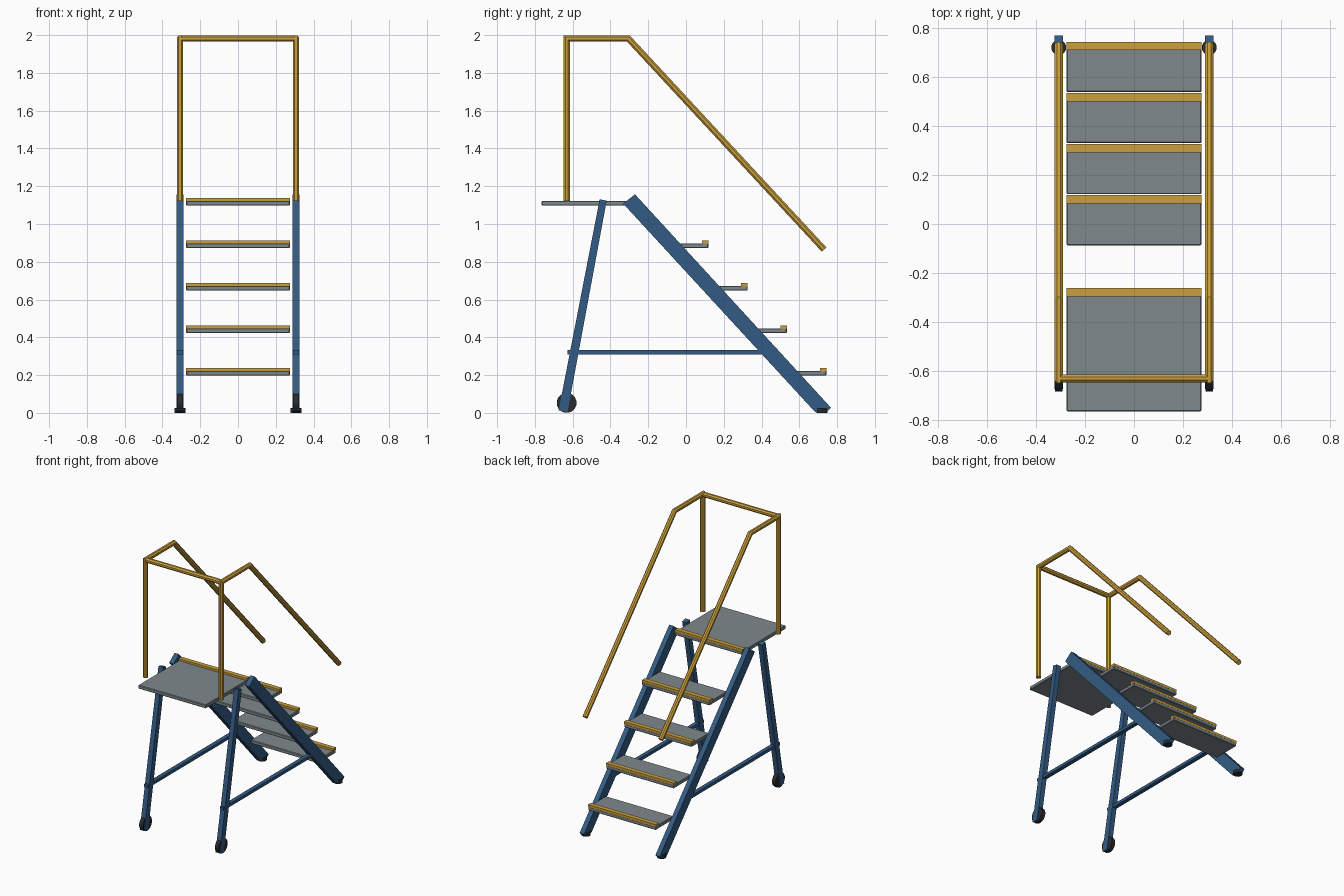
import bpy, bmesh, math
from mathutils import Vector

default = bpy.data.objects.get("Cube")
if default:
    bpy.data.objects.remove(default)


def material(name, rgb):
    m = bpy.data.materials.new(name)
    m.use_nodes = True
    m.diffuse_color = (*rgb, 1)
    m.node_tree.nodes["Principled BSDF"].inputs["Base Color"].default_value = (*rgb, 1)
    return m


BLUE = material("blue paint", (0.034, 0.105, 0.23))
YELLOW = material("safety yellow", (0.60, 0.35, 0.045))
GREY = material("grey tread", (0.21, 0.25, 0.265))
BLACK = material("black rubber", (0.022, 0.024, 0.028))


def finish(name, bm, mat, smooth=False, bevel=0):
    bmesh.ops.recalc_face_normals(bm, faces=bm.faces)
    mesh = bpy.data.meshes.new(name)
    bm.to_mesh(mesh)
    bm.free()
    mesh.materials.append(mat)
    ob = bpy.data.objects.new(name, mesh)
    bpy.context.collection.objects.link(ob)
    if bevel:
        mod = ob.modifiers.new("soft edges", "BEVEL")
        mod.width = bevel
        mod.segments = 1
    if smooth:
        bpy.ops.object.select_all(action="DESELECT")
        ob.select_set(True)
        bpy.context.view_layer.objects.active = ob
        bpy.ops.object.shade_smooth_by_angle(angle=math.radians(30))
    return ob


def plate(name, profile, x, width, mat, bevel=0):
    """Extrude a (y, z) outline along x, centred on x."""
    bm = bmesh.new()
    face = bm.faces.new([bm.verts.new((x - width / 2, y, z)) for y, z in profile])
    out = bmesh.ops.extrude_face_region(bm, geom=[face])
    moved = [v for v in out["geom"] if isinstance(v, bmesh.types.BMVert)]
    bmesh.ops.translate(bm, verts=moved, vec=(width, 0, 0))
    return finish(name, bm, mat, bevel=bevel)


def box(name, y0, y1, z0, z1, x, width, mat, bevel=0):
    return plate(name, [(y0, z0), (y1, z0), (y1, z1), (y0, z1)], x, width, mat, bevel)


def tube(name, path, radius, sides, mat, smooth=False):
    """Round bar along a path, with mitred corners."""
    pts = [Vector(p) for p in path]
    dirs = [(b - a).normalized() for a, b in zip(pts, pts[1:])]
    side = Vector((1, 0, 0)) if abs(dirs[0].x) < 0.5 else Vector((0, 1, 0))
    up = dirs[0].cross(side)
    turn = math.pi / sides
    ring = [pts[0] + radius * (side * math.cos(a) + up * math.sin(a))
            for a in (turn * (2 * i + 1) for i in range(sides))]
    bm = bmesh.new()
    rings = [[bm.verts.new(p) for p in ring]]
    for i, d in enumerate(dirs):
        after = dirs[min(i + 1, len(dirs) - 1)]
        n = (d + after).normalized()
        ring = [p + d * ((pts[i + 1] - p).dot(n) / d.dot(n)) for p in ring]
        rings.append([bm.verts.new(p) for p in ring])
    for a, b in zip(rings, rings[1:]):
        for i in range(sides):
            j = (i + 1) % sides
            bm.faces.new((a[i], a[j], b[j], b[i]))
    bm.faces.new(rings[0])
    bm.faces.new(rings[-1])
    return finish(name, bm, mat, smooth)


# Treads with a yellow nosing on each front edge
W = 0.55
for i in range(4):
    y, z = 0.743 - 0.2083 * i, 0.223 + 0.225 * i
    box(f"tread_{i + 1}", y - 0.205, y, z - 0.026, z, 0, W, GREY, 0.004)
    box(f"nosing_{i + 1}", y - 0.034, y, z - 0.003, z + 0.015, 0, W, YELLOW)

# Standing platform
box("platform", -0.765, -0.261, 1.097, 1.123, 0, W, GREY, 0.004)
box("platform_nosing", -0.295, -0.261, 1.12, 1.138, 0, W, YELLOW)

# Parts repeated on both sides
for label, s in (("left", 1), ("right", -1)):
    x = 0.307 * s
    plate(f"{label}_stringer", [(-0.27, 1.157), (0.768, 0.027), (0.746, 0.006),
                                (0.682, 0.006), (-0.333, 1.108)], x, 0.036, BLUE)
    plate(f"{label}_support_leg", [(-0.457, 1.131), (-0.42, 1.123),
                                   (-0.627, 0.006), (-0.674, 0.014)], x, 0.036, BLUE)
    box(f"{label}_brace", -0.628, 0.42, 0.31, 0.332, x, 0.03, BLUE)
    tube(f"{label}_wheel", [(x - 0.015, -0.632, 0.053), (x + 0.015, -0.632, 0.053)],
         0.053, 16, BLACK, True)
    tube(f"{label}_foot", [(x, 0.72, 0), (x, 0.72, 0.026)], 0.031, 12, BLACK)
    tube(f"{label}_handrail", [(x, -0.632, 1.123), (x, -0.632, 1.982),
                               (x, -0.305, 1.982), (x, 0.731, 0.865)],
         0.018, 8, YELLOW, False)

# Rail joining the two handrails at the platform end
tube("cross_rail", [(-0.307, -0.63, 1.982), (0.307, -0.63, 1.982)], 0.018, 8, YELLOW)
